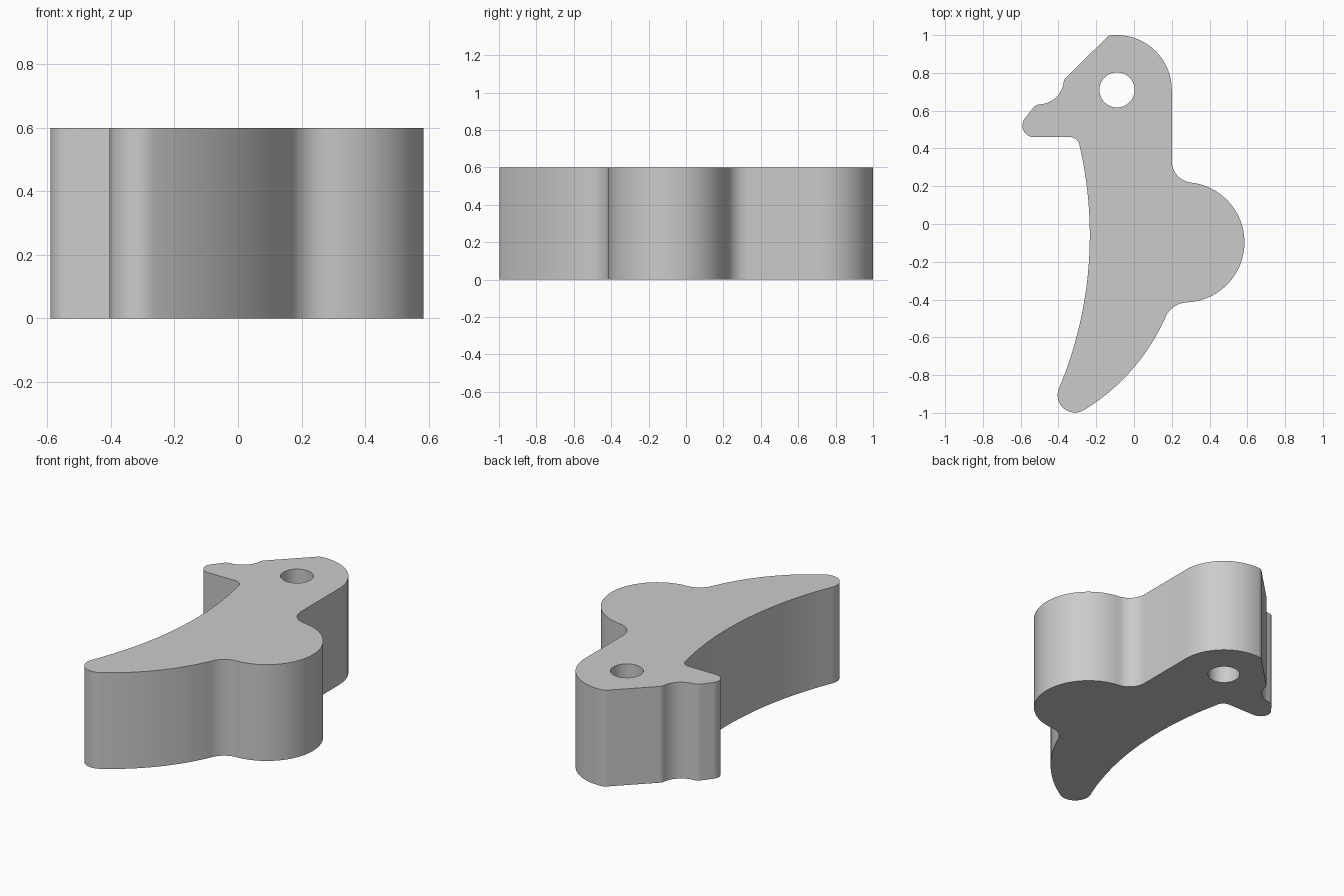
import bpy, bmesh, math
from mathutils import Vector

HEIGHT = 0.6

cube = bpy.data.objects.get("Cube")
if cube:
    bpy.data.objects.remove(cube, do_unlink=True)


def arc(start, via, end, steps):
    """Points on the circle through three points, leaving out the start."""
    a, b, c = Vector(start), Vector(via), Vector(end)
    u, v = b - a, c - a
    d = 2 * u.cross(v)
    centre = a + Vector((v.y * u.length_squared - u.y * v.length_squared,
                         u.x * v.length_squared - v.x * u.length_squared)) / d
    r = (a - centre).length
    t0 = math.atan2(*(a - centre).yx)
    t1 = math.atan2(*(c - centre).yx)
    sweep = (t1 - t0) % math.tau
    if d < 0:
        sweep -= math.tau
    return [centre + r * Vector((math.cos(t0 + sweep * i / steps),
                                 math.sin(t0 + sweep * i / steps)))
            for i in range(1, steps + 1)]


# Outline, clockwise from the crown: (end,) is a line, (via, end, steps) an arc
segments = [
    ((0.115, 0.915), (0.2, 0.71), 20),           # back of head
    ((0.2, 0.33),),                              # neck
    ((0.229, 0.257), (0.295, 0.22), 10),         # neck fillet
    ((0.585, -0.097), (0.275, -0.415), 40),      # round body
    ((0.213, -0.437), (0.17, -0.485), 10),       # body fillet
    ((-0.005, -0.765), (-0.265, -0.985), 20),    # outer tail curve
    ((-0.355, -0.988), (-0.397, -0.87), 16),     # tail tip
    ((-0.234, -0.05), (-0.287, 0.41), 32),       # long inner curve
    ((-0.302, 0.444), (-0.335, 0.46), 8),        # throat fillet
    ((-0.53, 0.46),),                            # underside of beak
    ((-0.585, 0.495), (-0.577, 0.56), 12),       # beak tip
    ((-0.535, 0.613),),
    ((-0.52, 0.627), (-0.495, 0.634), 6),        # beak top
    ((-0.408, 0.675), (-0.372, 0.755), 12),      # brow hollow
    ((-0.366, 0.768), (-0.357, 0.778), 3),
    ((-0.15, 0.982),),                           # sloping forehead
    ((-0.135, 0.995), (-0.115, 1.0), 5),
]
outline = [Vector((-0.09, 1.0))]
for seg in segments:
    if len(seg) == 1:
        outline.append(Vector(seg[0]))
    else:
        outline += arc(outline[-1], *seg)

# Round pin hole
hole = [Vector((-0.09 + 0.093 * math.cos(math.tau * i / 40),
                0.71 + 0.093 * math.sin(math.tau * i / 40))) for i in range(40)]

# Filled profile with the hole, extruded to full height
curve = bpy.data.curves.new("lever_profile", 'CURVE')
curve.dimensions = '2D'
curve.fill_mode = 'BOTH'
curve.extrude = HEIGHT / 2
for loop in (outline, hole):
    spline = curve.splines.new('POLY')
    spline.points.add(len(loop) - 1)
    for point, p in zip(spline.points, loop):
        point.co = (p.x, p.y, 0, 1)
    spline.use_cyclic_u = True

lever = bpy.data.objects.new("bird_shaped_lever", curve)
bpy.context.collection.objects.link(lever)
bpy.ops.object.select_all(action='DESELECT')
lever.select_set(True)
bpy.context.view_layer.objects.active = lever
bpy.ops.object.convert(target='MESH')
lever = bpy.context.object

# Weld caps to walls and stand it on the ground
bm = bmesh.new()
bm.from_mesh(lever.data)
bmesh.ops.remove_doubles(bm, verts=bm.verts, dist=0.0002)
bmesh.ops.translate(bm, verts=bm.verts, vec=(0, 0, HEIGHT / 2))
bmesh.ops.recalc_face_normals(bm, faces=bm.faces)
bm.to_mesh(lever.data)
bm.free()
bpy.ops.object.shade_smooth_by_angle(angle=math.radians(30))

# Plain grey
grey = bpy.data.materials.new("plain_grey")
grey.use_nodes = True
grey.diffuse_color = (0.6, 0.6, 0.6, 1)
grey.node_tree.nodes["Principled BSDF"].inputs["Base Color"].default_value = (0.6, 0.6, 0.6, 1)
lever.data.materials.clear()
lever.data.materials.append(grey)
